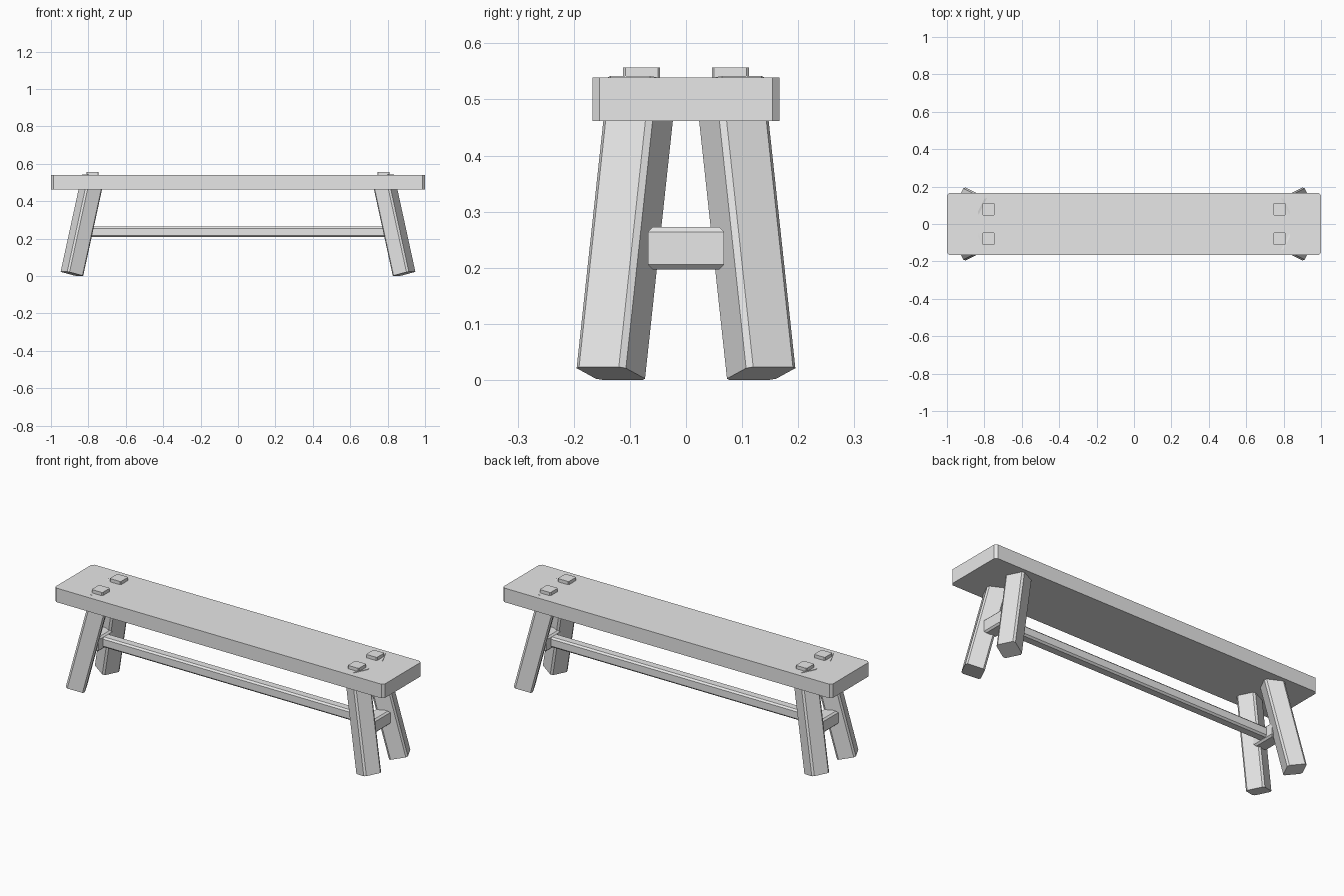
import bpy, bmesh, math
from mathutils import Matrix, Vector

if "Cube" in bpy.data.objects:
    bpy.data.objects.remove(bpy.data.objects["Cube"])

wood = bpy.data.materials.new("grey_wood")
wood.diffuse_color = (0.8, 0.8, 0.8, 1.0)
wood.use_nodes = True
wood.node_tree.nodes["Principled BSDF"].inputs["Base Color"].default_value = wood.diffuse_color


def beam(name, size, matrix, bevel, keep):
    """Box whose edges picked by keep(direction axis) get a flat chamfer."""
    bm = bmesh.new()
    bmesh.ops.create_cube(bm, size=1.0)
    bmesh.ops.scale(bm, vec=Vector(size), verts=bm.verts)
    edges = []
    for e in bm.edges:
        d = e.verts[1].co - e.verts[0].co
        axis = max(range(3), key=lambda i: abs(d[i]))
        if axis in keep:
            edges.append(e)
    bmesh.ops.bevel(bm, geom=edges, offset=bevel, offset_type='OFFSET',
                    segments=1, profile=0.5, affect='EDGES')
    bmesh.ops.recalc_face_normals(bm, faces=bm.faces)
    mesh = bpy.data.meshes.new(name)
    bm.to_mesh(mesh)
    bm.free()
    mesh.materials.append(wood)
    obj = bpy.data.objects.new(name, mesh)
    obj.matrix_world = matrix
    bpy.context.collection.objects.link(obj)
    return obj


X, Y, Z = 0, 1, 2
move = lambda x, y, z: Matrix.Translation((x, y, z))

# Seat plank with chamfered upright corners
beam("seat", (2.0, 0.334, 0.077), move(0, 0, 0.5005), 0.013, {Z})

# Splayed legs and the peg above each of them
low_z, high_z = 0.0117, 0.530
lean_x, lean_y = 0.218, 0.108
splay = math.hypot(lean_x, lean_y)
tilt = math.atan(splay)
for sx, side in ((-1, "left"), (1, "right")):
    for sy, end in ((-1, "front"), (1, "back")):
        bottom = Vector((sx * 0.888, sy * 0.134, low_z))
        rise = high_z - low_z
        top = bottom + Vector((-sx * lean_x, -sy * lean_y, 1)) * rise
        turn = math.atan2(sy * lean_y, sx * lean_x)
        matrix = (Matrix.Translation((bottom + top) / 2)
                  @ Matrix.Rotation(turn, 4, 'Z')
                  @ Matrix.Rotation(-tilt, 4, 'Y'))
        beam(f"{end}_{side}_leg", (0.098, 0.098, (top - bottom).length),
             matrix, 0.0095, {Z})
        beam(f"{end}_{side}_peg", (0.066, 0.066, 0.047),
             move(sx * 0.778, sy * 0.079, 0.5335), 0.004, {Z})

    # Short cross bar joining the two legs of this end
    beam(f"{side}_cross_bar", (0.076, 0.136, 0.076),
         move(sx * 0.839, 0, 0.235), 0.009, {X, Y})

# Long rail between the cross bars
beam("long_rail", (1.64, 0.056, 0.056), move(0, 0, 0.236), 0.009, {X})
